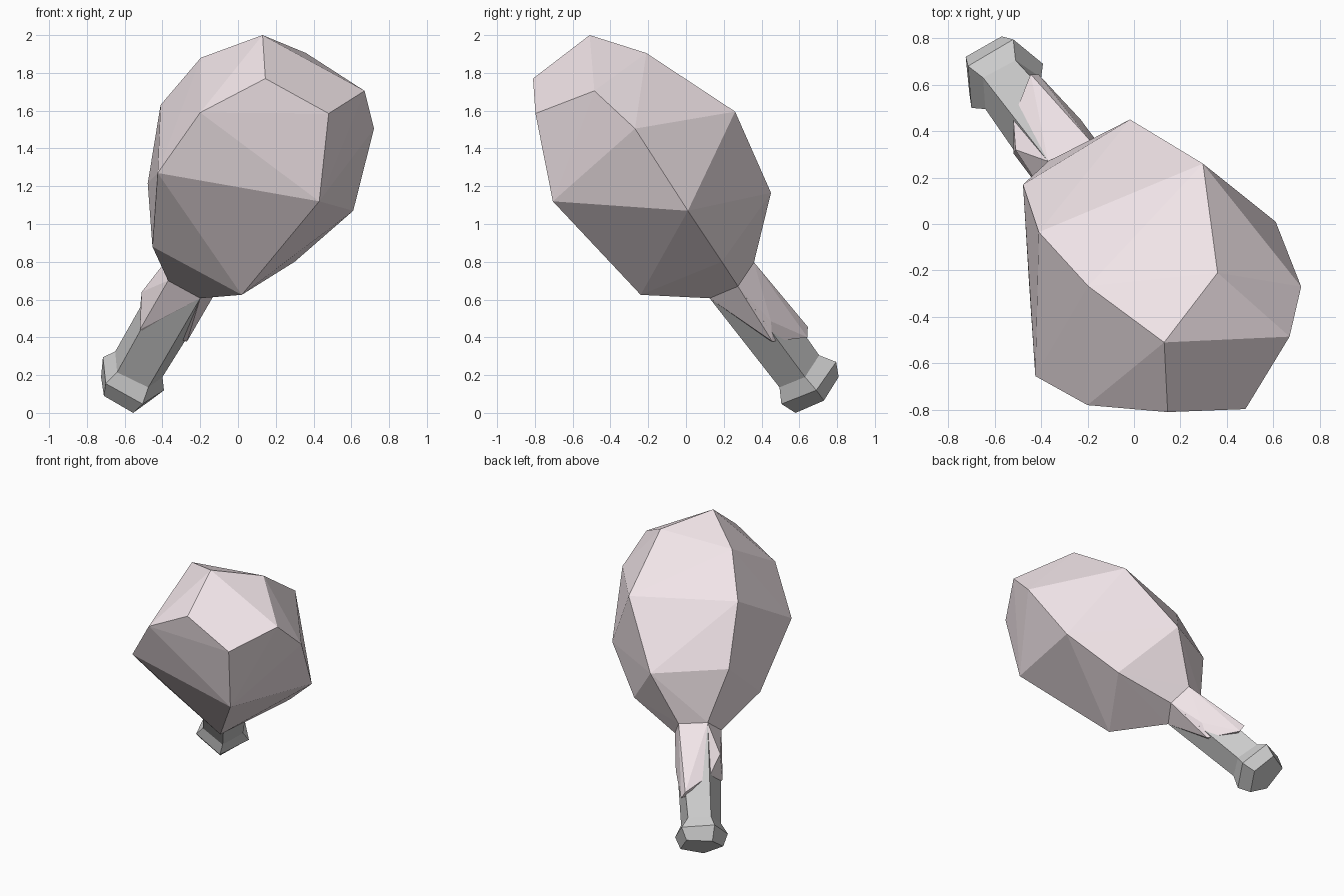
import bpy, bmesh

if "Cube" in bpy.data.objects:
    bpy.data.objects.remove(bpy.data.objects["Cube"])

pink = bpy.data.materials.new("pink_meat")
pink.diffuse_color = (0.88, 0.78, 0.81, 1)
pink.use_nodes = True
pink.node_tree.nodes["Principled BSDF"].inputs["Base Color"].default_value = pink.diffuse_color


def finish(bm, name, mat=None):
    bmesh.ops.recalc_face_normals(bm, faces=bm.faces[:])
    mesh = bpy.data.meshes.new(name)
    bm.to_mesh(mesh)
    bm.free()
    obj = bpy.data.objects.new(name, mesh)
    bpy.context.collection.objects.link(obj)
    if mat:
        mesh.materials.append(mat)
    return obj


def hull(name, points, mat):
    """Faceted convex lump around a few corner points."""
    bm = bmesh.new()
    for p in points:
        bm.verts.new(p)
    res = bmesh.ops.convex_hull(bm, input=bm.verts[:])
    loose = {v for v in res["geom_interior"] if isinstance(v, bmesh.types.BMVert)}
    bmesh.ops.delete(bm, geom=list(loose), context='VERTS')
    return finish(bm, name, mat)


def loft(name, sections, mat=None):
    """Skin a chain of five-sided cross-sections and close the far end."""
    bm = bmesh.new()
    rings = [[bm.verts.new(p) for p in s] for s in sections]
    for a, b in zip(rings, rings[1:]):
        n = len(a)
        for i in range(n):
            j = (i + 1) % n
            bm.faces.new((a[i], a[j], b[j], b[i]))
    bm.faces.new(rings[-1])
    return finish(bm, name, mat)


# Neck cross-section shared by meat, sleeve and bone
neck = [(-.19, .36, .797), (-.37, .27, .82), (-.37, .105, .70),
        (-.20, .125, .607), (-.10, .275, .67)]

# Meat: shoulder, belly and crown corners
shoulder = [(-.017, .45, 1.165), (-.478, .17, 1.215), (-.453, -.24, .88),
            (.02, -.24, .625), (.30, .19, .80)]
belly = [(.297, .26, 1.595), (-.41, -.035, 1.63), (-.425, -.655, 1.27),
         (.43, -.705, 1.12), (.61, .01, 1.07)]
crown = [(.13, -.51, 2.0), (.145, -.81, 1.77), (-.197, -.268, 1.88),
         (.36, -.21, 1.905), (.67, -.485, 1.705), (.48, -.797, 1.585),
         (-.2, -.78, 1.59), (.72, -.27, 1.505)]
hull("meat", neck + shoulder + belly + crown, pink)

# Ragged sleeve of meat running down the bone
tips = [(-.51, .32, .64), (-.52, .455, .535), (-.52, .305, .44),
        (-.445, .645, .455), (-.41, .643, .40), (-.23, .45, .485),
        (-.27, .457, .378)]
hull("meat_sleeve", neck + tips, pink)

# Bone: shaft, flared knob and flat end
wrist = [(-.51, .705, .305), (-.65, .63, .325), (-.64, .495, .215),
         (-.475, .495, .135), (-.40, .63, .19)]
knob = [(-.52, .795, .27), (-.715, .68, .295), (-.70, .50, .155),
        (-.505, .505, .047), (-.392, .69, .12)]
end = [(-.57, .808, .19), (-.725, .72, .19), (-.71, .57, .09),
       (-.555, .58, 0), (-.465, .73, .065)]
loft("bone", [neck, wrist, knob, end])
